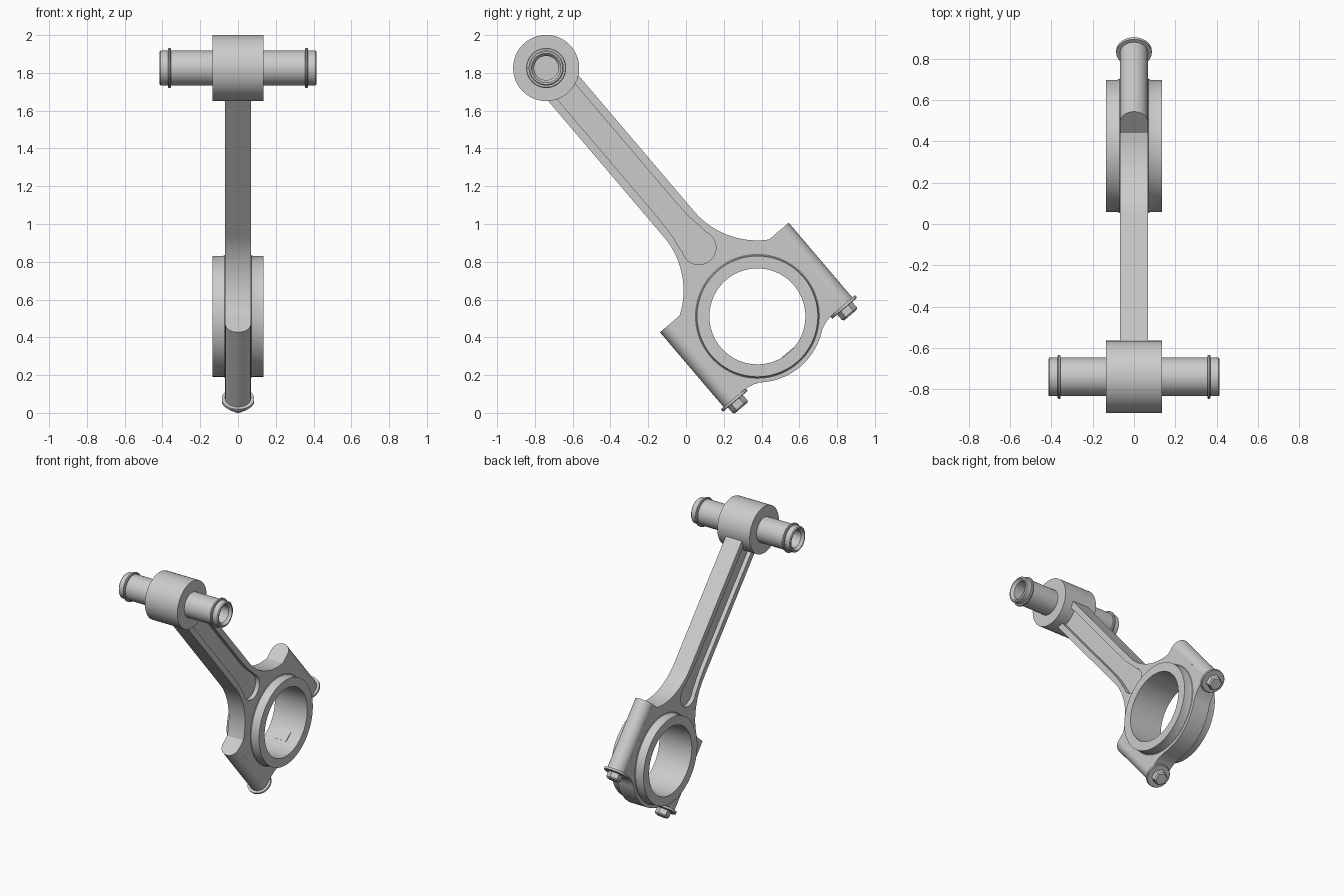
import bpy, bmesh
from math import sin, cos, pi, atan2, sqrt
from mathutils import Matrix, Vector

if "Cube" in bpy.data.objects:
    bpy.data.objects.remove(bpy.data.objects["Cube"])

# Local frame: X = pin axis, Y = across the rod, Z = along the rod (origin at big end)
FRAME = Matrix.Translation((0, 0.378, 0.511)) @ Matrix.Rotation(atan2(0.648, 0.762), 4, 'X')
LENGTH = 1.726
HALF = 0.0675


def finish(name, bm, smooth=True):
    bmesh.ops.remove_doubles(bm, verts=bm.verts, dist=1e-5)
    bmesh.ops.recalc_face_normals(bm, faces=bm.faces)
    me = bpy.data.meshes.new(name)
    bm.to_mesh(me)
    bm.free()
    ob = bpy.data.objects.new(name, me)
    bpy.context.collection.objects.link(ob)
    ob.matrix_world = FRAME
    if smooth:
        shade(ob)
    return ob


def shade(ob):
    bpy.ops.object.select_all(action='DESELECT')
    ob.select_set(True)
    bpy.context.view_layer.objects.active = ob
    bpy.ops.object.shade_smooth_by_angle(angle=0.5)


def lathe(name, profile, center=(0, 0, 0), axis='X', segs=64, closed=False, smooth=True):
    """Revolve (axial, radius) points about the X or Z axis."""
    bm = bmesh.new()
    c = Vector(center)
    rows = []
    for a, r in profile:
        row = []
        for i in range(segs):
            t = 2 * pi * i / segs
            p = (a, r * cos(t), r * sin(t)) if axis == 'X' else (r * sin(t), r * cos(t), a)
            row.append(bm.verts.new(c + Vector(p)))
        rows.append(row)
    n = len(rows)
    for k in range(n if closed else n - 1):
        A, B = rows[k], rows[(k + 1) % n]
        for i in range(segs):
            j = (i + 1) % segs
            bm.faces.new((A[i], A[j], B[j], B[i]))
    return finish(name, bm, smooth)


def prism(name, outline, x0, x1):
    """Extrude a (u, v) outline along X."""
    bm = bmesh.new()
    f = bm.faces.new([bm.verts.new((x0, v, u)) for u, v in outline])
    ext = bmesh.ops.extrude_face_region(bm, geom=[f])['geom']
    bmesh.ops.translate(bm, vec=(x1 - x0, 0, 0),
                        verts=[e for e in ext if isinstance(e, bmesh.types.BMVert)])
    return finish(name, bm, False)


def cut(ob, cutter):
    m = ob.modifiers.new("cut", 'BOOLEAN')
    m.operation, m.solver, m.object = 'DIFFERENCE', 'EXACT', cutter
    bpy.context.view_layer.update()
    bpy.context.view_layer.objects.active = ob
    bpy.ops.object.modifier_apply(modifier=m.name)
    bpy.data.objects.remove(cutter)


def mirrored(half):
    return half + [(u, -v) for u, v in reversed(half) if v > 1e-6]


# Rod body: shank, fillets, bolt shoulders and cap in one outline
R, U0, W = 0.4375, 0.641, 0.105
half = [(1.63, W)]
for i in range(25):
    u = U0 - (U0 - 0.27) * i / 24
    half.append((u, W + R - sqrt(R * R - (U0 - u) ** 2)))
half += [(0.27, 0.382), (-0.25, 0.382), (-0.25, 0.31), (-0.255, 0.275), (-0.263, 0.245)]
a0 = atan2(0.215, 0.276)
half += [(-0.35 * cos(a0 * (1 - i / 20)), 0.35 * sin(a0 * (1 - i / 20))) for i in range(21)]
body = prism("rod_body", mirrored(half), -HALF, HALF)

# Opening for the big end ring
cut(body, lathe("cutter", [(-0.3, 0), (-0.3, 0.29), (0.3, 0.29), (0.3, 0)], smooth=False))

# Long pocket on both faces, flaring to a round end
pocket = [(1.7, 0.062), (0.74, 0.062), (0.66, 0.064), (0.6, 0.07), (0.55, 0.079)]
pocket += [(0.478 + 0.09 * cos(t), 0.09 * sin(t))
           for t in [pi * (0.36 + 0.64 * i / 20) for i in range(21)]]
for s in (-1, 1):
    cut(body, prism("cutter", mirrored(pocket), s * 0.036, s * 0.1))
shade(body)

# Big end ring with small root fillets
lathe("big_end_ring", [(-0.135, 0.254), (-0.135, 0.32), (-0.08, 0.32), (-0.071, 0.323), (-0.066, 0.33),
                       (0.066, 0.33), (0.071, 0.323), (0.08, 0.32), (0.135, 0.32), (0.135, 0.254)],
      segs=96, closed=True)

# Small locating pad in the bore
prism("bore_pad", [(-0.249, -0.04), (-0.249, 0.04), (-0.265, 0.04), (-0.265, -0.04)], -0.045, 0.045)

# Bolt bosses, washers and hex heads
for s, side in ((-1, "left"), (1, "right")):
    c = (0, s * 0.38, 0)
    lathe("bolt_boss_" + side, [(-0.25, 0), (-0.25, HALF), (0.27, HALF), (0.27, 0)], c, 'Z', 48)
    lathe("bolt_washer_" + side, [(-0.249, 0), (-0.249, 0.086), (-0.264, 0.086), (-0.267, 0.082), (-0.267, 0)],
          c, 'Z', 48)
    lathe("bolt_head_" + side, [(-0.26, 0), (-0.26, 0.052), (-0.305, 0.052), (-0.314, 0.043), (-0.314, 0)],
          c, 'Z', 6, smooth=False)

# Small end sleeve
TOP = (0, 0, LENGTH)
lathe("small_end_sleeve", [(-0.135, 0.092), (-0.135, 0.175), (0.135, 0.175), (0.135, 0.092)],
      TOP, segs=80, closed=True)

# Wrist pin with blind bores and retaining collars
side = [(0.12, 0), (0.12, 0.064), (0.395, 0.064), (0.415, 0.078), (0.415, 0.087), (0.409, 0.093),
        (0.37, 0.093), (0.37, 0.102), (0.366, 0.106), (0.359, 0.106), (0.355, 0.102), (0.355, 0.093)]
lathe("wrist_pin", [(-a, r) for a, r in side] + side[::-1], TOP, segs=64)
